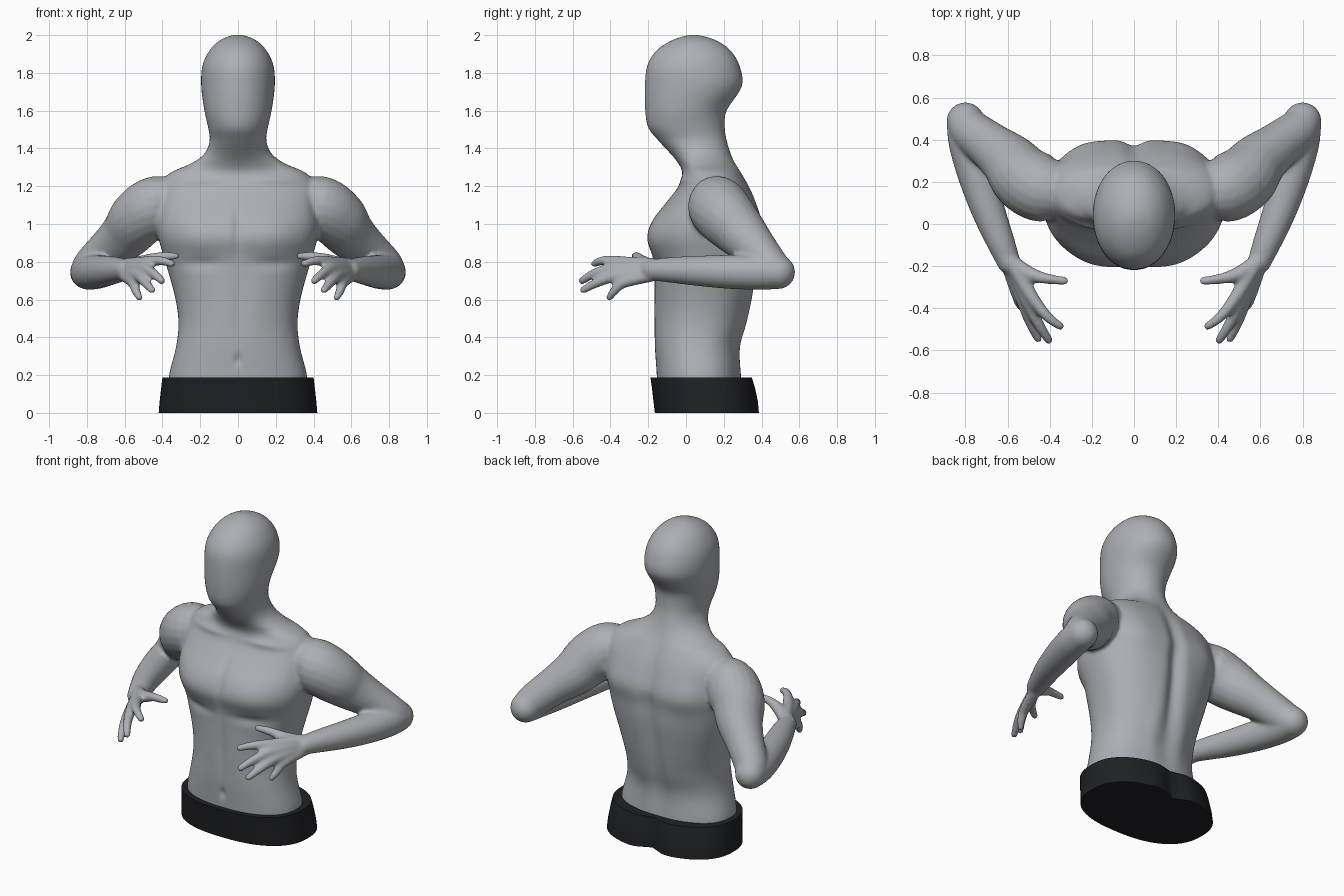
import bpy, bmesh, math
from mathutils import Vector

if "Cube" in bpy.data.objects:
    bpy.data.objects.remove(bpy.data.objects["Cube"])


def material(name, rgb):
    m = bpy.data.materials.new(name)
    m.diffuse_color = (*rgb, 1)
    m.use_nodes = True
    m.node_tree.nodes["Principled BSDF"].inputs["Base Color"].default_value = m.diffuse_color
    return m


def catmull(pts, k):
    """Smoothly resample a list of tuples, k steps per span."""
    p = [Vector(q) for q in pts]
    out = []
    for i in range(len(p) - 1):
        a, b, c, d = p[max(i - 1, 0)], p[i], p[i + 1], p[min(i + 2, len(p) - 1)]
        for j in range(k):
            t = j / k
            out.append(0.5 * (2 * b + (c - a) * t + (2 * a - 5 * b + 4 * c - d) * t * t
                              + (3 * b - a - 3 * c + d) * t ** 3))
    return out + [p[-1]]


def skin(bm, rings):
    """Join rings of points into a closed loft."""
    rows = [[bm.verts.new(co) for co in r] for r in rings]
    n = len(rows[0])
    for a, b in zip(rows, rows[1:]):
        for i in range(n):
            bm.faces.new((a[i], a[(i + 1) % n], b[(i + 1) % n], b[i]))
    bm.faces.new(rows[0][::-1])
    bm.faces.new(rows[-1])


def slab(z, hw, yf, yb, power=2.25, groove=0, n=72):
    """Horizontal cross-section, optionally with a groove at the back."""
    ring = []
    for i in range(n):
        a = 2 * math.pi * i / n
        c, s = math.cos(a), math.sin(a)
        x = hw * math.copysign(abs(c) ** (2 / power), c)
        y = (yf + yb) / 2 + (yb - yf) / 2 * math.copysign(abs(s) ** (2 / power), s)
        if s > 0:
            y -= groove * math.exp(-(x / 0.07) ** 2)
        ring.append((x, y, z))
    return ring


def limb(bm, pts, side, k=5, n=20):
    """Round tapered tube through (x, y, z, radius) points with ball ends."""
    path = catmull([(x * side, y, z, r) for x, y, z, r in pts], k)
    rings = []
    for i, p in enumerate(path):
        t = (path[min(i + 1, len(path) - 1)] - path[max(i - 1, 0)]).to_3d()
        q = t.to_track_quat('Z', 'Y')
        rings.append([p.to_3d() + q @ Vector((math.cos(a), math.sin(a), 0)) * p.w
                      for a in (2 * math.pi * j / n for j in range(n))])
    skin(bm, rings)
    for p in (path[0], path[-1]):
        ball = bmesh.ops.create_icosphere(bm, subdivisions=3, radius=p.w)
        bmesh.ops.translate(bm, verts=ball['verts'], vec=p.to_3d())


def finish(bm, name):
    bmesh.ops.recalc_face_normals(bm, faces=bm.faces)
    me = bpy.data.meshes.new(name)
    bm.to_mesh(me)
    bm.free()
    ob = bpy.data.objects.new(name, me)
    bpy.context.collection.objects.link(ob)
    bpy.context.view_layer.objects.active = ob
    ob.select_set(True)
    return ob


skin_mat = material("skin_grey", (0.42, 0.43, 0.46))
blue = material("blue_patch", (0.03, 0.105, 0.70))
dark = material("dark_cloth", (0.014, 0.015, 0.018))

# Torso, neck and head: z, half width, front y, back y
profile = [(.10, .365, -.15, .30), (.20, .365, -.155, .292), (.35, .328, -.165, .285),
           (.48, .315, -.165, .32), (.62, .335, -.165, .355), (.80, .385, -.172, .385),
           (.92, .42, -.202, .392), (1.02, .435, -.175, .40), (1.12, .43, -.10, .37),
           (1.20, .42, -.04, .335), (1.27, .36, -.02, .295), (1.32, .25, -.04, .265),
           (1.37, .18, -.08, .24), (1.44, .15, -.145, .217), (1.51, .158, -.20, .206),
           (1.60, .178, -.216, .215), (1.73, .195, -.218, .297), (1.84, .188, -.205, .283),
           (1.92, .15, -.155, .235), (1.97, .10, -.08, .165), (1.995, .045, -.01, .09),
           (2.002, .01, .03, .05)]
bm = bmesh.new()
skin(bm, [slab(p[0], p[1], p[2], p[3], 2.3 if p[0] < 1.3 else 2.05)
          for p in catmull(profile, 4)])

# Arms and hands
upper = [(.28, .17, 1.12, .11), (.42, .165, 1.10, .158), (.52, .215, 1.035, .158),
         (.59, .295, .95, .137), (.68, .37, .87, .113), (.77, .44, .785, .101),
         (.80, .488, .745, .09)]
fore = [(.80, .488, .745, .09), (.785, .38, .745, .094), (.742, .22, .747, .09),
        (.69, .06, .752, .08), (.635, -.08, .757, .068), (.595, -.18, .757, .056)]
fingers = [
    [(.585, -.18, .785, .036), (.475, -.36, .80, .031), (.41, -.44, .805, .025), (.35, -.485, .79, .02)],
    [(.59, -.18, .765, .036), (.50, -.375, .765, .032), (.45, -.48, .74, .026), (.405, -.55, .70, .021)],
    [(.595, -.18, .745, .036), (.525, -.37, .725, .032), (.49, -.47, .69, .026), (.455, -.545, .65, .02)],
    [(.60, -.18, .73, .036), (.555, -.33, .69, .030), (.54, -.38, .645, .024), (.522, -.405, .61, .019)],
    [(.58, -.18, .78, .036), (.50, -.235, .80, .036), (.42, -.258, .825, .026), (.33, -.27, .83, .02)]]
for side in (1, -1):
    for path in [upper, fore] + fingers:
        limb(bm, path, side)
body = finish(bm, "body")

# Fuse the parts into one smooth surface
m = body.modifiers.new("fuse", 'REMESH')
m.mode, m.voxel_size = 'VOXEL', 0.0105
m = body.modifiers.new("soften", 'SMOOTH')
m.factor, m.iterations = 0.5, 7
for name in ("fuse", "soften"):
    bpy.ops.object.modifier_apply(modifier=name)

# Muscle relief: centre (mirrored), radii, height along the normal
relief = [((.19, -.16, .94), (.13, .15, .09), .014), ((.20, -.17, .79), (.12, .1, .03), -.012),
          ((0, -.18, .98), (.025, .12, .14), -.013), ((0, -.165, .28), (.018, .08, .03), -.014),
          ((0, -.165, .56), (.02, .08, .2), -.006), ((.09, -.165, .55), (.06, .08, .15), .005),
          ((0, .36, .85), (.05, .12, .40), -.038), ((.10, .30, .45), (.05, .1, .18), .008),
          ((.24, .36, 1.02), (.10, .15, .12), .014), ((.20, -.02, 1.23), (.13, .08, .02), .010),
          ((.20, .0, 1.29), (.08, .08, .03), -.010), ((.41, -.04, 1.12), (.03, .1, .1), -.008)]
bm = bmesh.new()
bm.from_mesh(body.data)
bm.normal_update()
moves = []
for v in bm.verts:
    p, h = v.co, 0
    for c, r, amount in relief:
        d = ((abs(p.x) - c[0]) / r[0]) ** 2 + ((p.y - c[1]) / r[1]) ** 2 + ((p.z - c[2]) / r[2]) ** 2
        if d < 9:
            h += amount * math.exp(-d)
    moves.append(v.normal * h)
for v, d in zip(bm.verts, moves):
    v.co += d

# Blue patches on the back, upper arms and armpits
S, E = Vector((.45, .17, 1.09)), Vector((.80, .49, .745))
axis = E - S
back_dir = Vector((-.675, .738, 0))


def is_blue(c):
    c = Vector((abs(c.x), c.y, c.z))
    if (c - Vector((.44, 0, .945))).length < .035:
        return True
    if c.x < .425:
        if c.z > 1.1 and c.x > .395:
            return False
        return .37 < c.z < 1.395 and c.y > (.135 if c.z > 1.1 else .17)
    rel = c - S
    t, b = rel.dot(axis) / axis.length_squared, rel.dot(back_dir)
    if c.z < .83 or c.y < .135:
        return c.x < .45 and c.y > .17 and c.z > .37
    if t < .58 and b > -.025:
        return True
    return .46 < t < .95 and b < -.055 and (rel - axis * t).length < .15


for f in bm.faces:
    f.smooth = True
    f.material_index = int(is_blue(f.calc_center_median()))
bm.to_mesh(body.data)
bm.free()
body.data.materials.clear()
body.data.materials.append(skin_mat)
body.data.materials.append(blue)
body.select_set(False)

# Trouser waistband
bm = bmesh.new()
skin(bm, [slab(z, hw, yf, yb, 2.4, g) for z, hw, yf, yb, g in
          [(0, .42, -.165, .395, .055), (.06, .415, -.172, .39, .05),
           (.13, .407, -.18, .375, .04), (.188, .40, -.188, .357, .03)]])
trousers = finish(bm, "trousers")
trousers.data.materials.append(dark)
bpy.ops.object.shade_smooth_by_angle(angle=math.radians(40))
